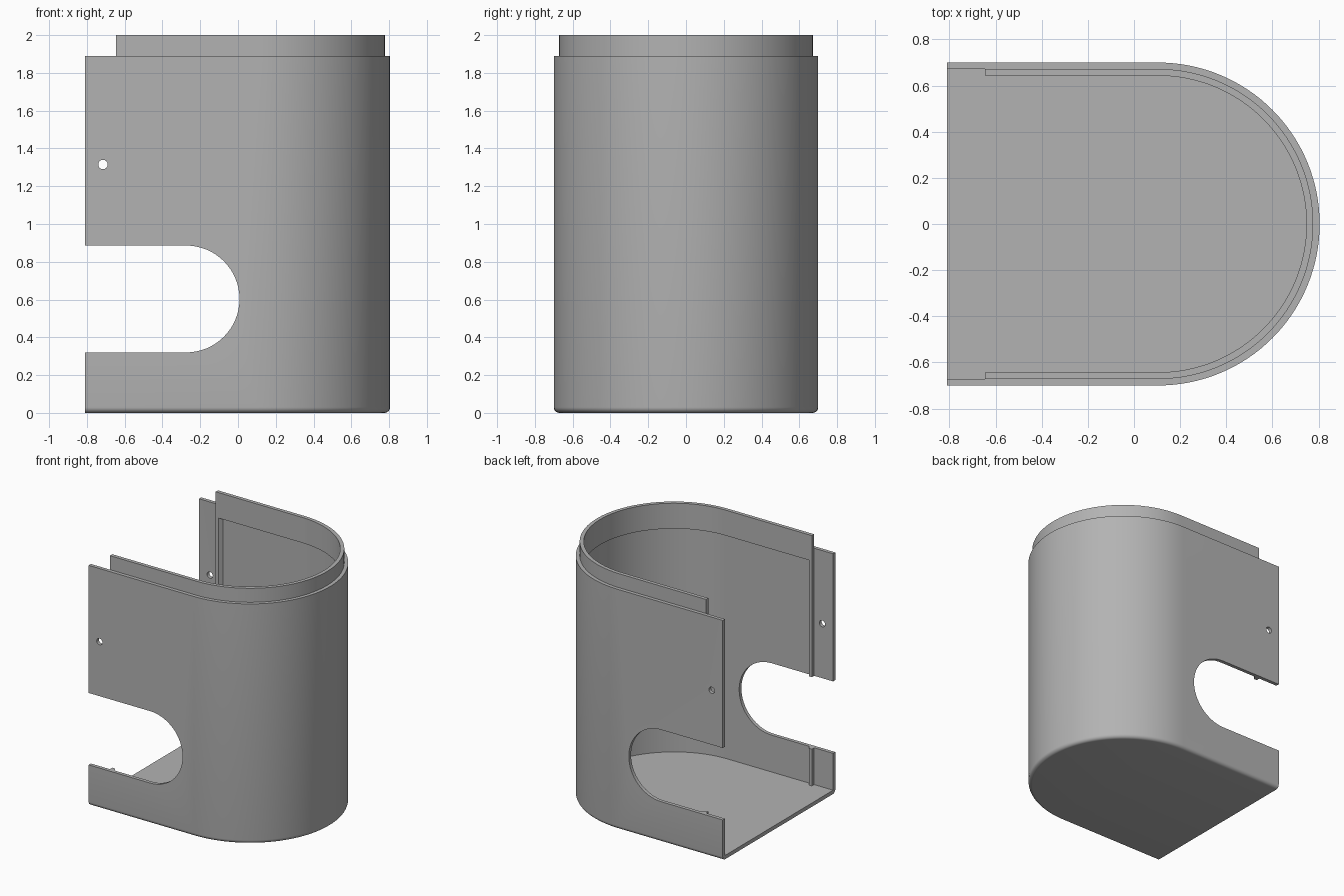
import bpy, bmesh, math

if "Cube" in bpy.data.objects:
    bpy.data.objects.remove(bpy.data.objects["Cube"])

X0, XC, R = -0.81, 0.105, 0.70      # open end, arc centre, outer radius
WALL, LIP_IN, LIP_X = 0.672, 0.643, -0.645
TOP, LIP_BOTTOM, FLOOR = 1.89, 1.80, 0.03
SLOT_X, SLOT_Z, SLOT_R = -0.275, 0.603, 0.283

grey = bpy.data.materials.new("plain grey")
grey.diffuse_color = (0.45, 0.45, 0.45, 1)
grey.use_nodes = True
grey.node_tree.nodes["Principled BSDF"].inputs["Base Color"].default_value = grey.diffuse_color


def u_outline(r, x0, n=64):
    """Straight sides joined by a half circle on the +x side."""
    arc = [(XC + r * math.cos(a), r * math.sin(a))
           for a in (-math.pi / 2 + math.pi * i / n for i in range(n + 1))]
    return [(x0, -r)] + arc + [(x0, r)]


def stadium_end(n=32):
    """Slot outline in x and z, open towards -x."""
    arc = [(SLOT_X + SLOT_R * math.cos(a), SLOT_Z + SLOT_R * math.sin(a))
           for a in (-math.pi / 2 + math.pi * i / n for i in range(n + 1))]
    return [(X0 - 0.3, SLOT_Z - SLOT_R)] + arc + [(X0 - 0.3, SLOT_Z + SLOT_R)]


def loft(name, rings, cutter=False):
    """Skin a stack of closed rings and cap both ends."""
    bm = bmesh.new()
    loops = [[bm.verts.new(p) for p in ring] for ring in rings]
    n = len(loops[0])
    for a, b in zip(loops, loops[1:]):
        for i in range(n):
            j = (i + 1) % n
            bm.faces.new((a[i], a[j], b[j], b[i]))
    bm.faces.new(loops[0][::-1])
    bm.faces.new(loops[-1])
    bmesh.ops.recalc_face_normals(bm, faces=bm.faces)
    me = bpy.data.meshes.new(name)
    bm.to_mesh(me)
    bm.free()
    ob = bpy.data.objects.new(name, me)
    bpy.context.collection.objects.link(ob)
    me.materials.append(grey)
    ob.hide_render = cutter
    return ob


def prism(name, outline, z0, z1, cutter=False):
    return loft(name, [[(x, y, z) for x, y in outline] for z in (z0, z1)], cutter)


def cut_through(name, outline):
    return loft(name, [[(x, y, z) for x, z in outline] for y in (-1, 1)], True)


def subtract(ob, cutters):
    for c in cutters:
        m = ob.modifiers.new("cut", 'BOOLEAN')
        m.operation, m.solver, m.object = 'DIFFERENCE', 'EXACT', c
    bpy.context.view_layer.objects.active = ob
    for m in list(ob.modifiers):
        bpy.ops.object.modifier_apply(modifier=m.name)


def smooth(ob):
    bpy.ops.object.select_all(action='DESELECT')
    ob.select_set(True)
    bpy.context.view_layer.objects.active = ob
    bpy.ops.object.shade_smooth_by_angle(angle=math.radians(30))


# Housing: solid U block with a rounded bottom edge
E = 0.03
rings = []
for i in range(7):
    a = math.pi / 2 * i / 6
    rings.append([(x, y, E * (1 - math.sin(a)))
                  for x, y in u_outline(R - E * (1 - math.cos(a)), X0)])
rings = rings[::-1] if rings[0][0][2] < rings[-1][0][2] else rings
rings = sorted(rings, key=lambda r: r[0][2])
rings.append([(x, y, TOP) for x, y in u_outline(R, X0)])
housing = loft("housing", rings)

# Hollow interior, side slots and screw holes
cavity = prism("cavity_cutter", u_outline(WALL, X0 - 0.3), FLOOR, 2.5, True)
slot = cut_through("slot_cutter", stadium_end())
hole = cut_through("hole_cutter", [(-0.715 + 0.025 * math.cos(math.tau * i / 24),
                                    1.315 + 0.025 * math.sin(math.tau * i / 24))
                                   for i in range(24)])
subtract(housing, [cavity, slot, hole])
smooth(housing)

# Raised lip: U-shaped band standing above the wall
band = u_outline(WALL, LIP_X) + u_outline(LIP_IN, LIP_X)[::-1]
lip = prism("top_lip", band, LIP_BOTTOM, 2.0)
smooth(lip)

# Inner ribs with one chamfered edge, interrupted by the slots
for side, s in (("front", -1), ("back", 1)):
    profile = [(LIP_X, s * WALL), (LIP_X, s * LIP_IN),
               (LIP_X + 0.025, s * LIP_IN), (LIP_X + 0.045, s * WALL)]
    prism(side + "_lower_rib", profile, FLOOR, SLOT_Z - SLOT_R)
    prism(side + "_upper_rib", profile, SLOT_Z + SLOT_R, LIP_BOTTOM)

for c in (cavity, slot, hole):
    bpy.data.objects.remove(c, do_unlink=True)
